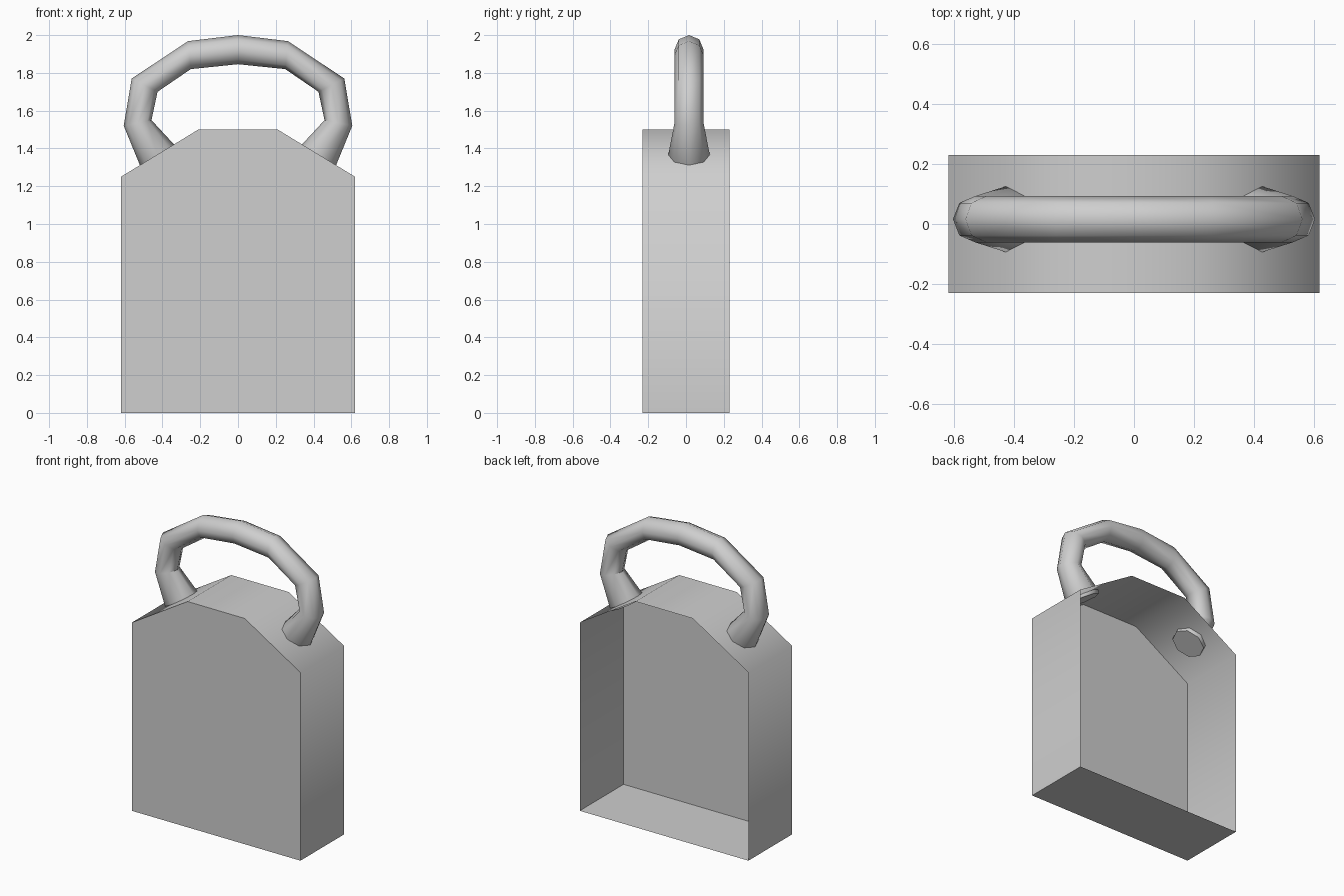
import bpy
import math
from mathutils import Vector

cube = bpy.data.objects.get("Cube")
if cube:
    bpy.data.objects.remove(cube, do_unlink=True)

# Single pale grey for the whole model
grey = bpy.data.materials.new("pale_grey")
grey.use_nodes = True
GREY_RGBA = (0.62, 0.62, 0.62, 1)
grey.diffuse_color = GREY_RGBA
grey.node_tree.nodes["Principled BSDF"].inputs["Base Color"].default_value = GREY_RGBA


def make_object(name, verts, faces, angle):
    mesh = bpy.data.meshes.new(name)
    mesh.from_pydata(verts, [], faces)
    mesh.materials.append(grey)
    obj = bpy.data.objects.new(name, mesh)
    bpy.context.collection.objects.link(obj)
    bpy.ops.object.select_all(action='DESELECT')
    obj.select_set(True)
    bpy.context.view_layer.objects.active = obj
    bpy.ops.object.shade_smooth_by_angle(angle=math.radians(angle))
    return obj


# Body: thin-walled shell with chamfered shoulders, open at the back
half_depth = 0.23
half = [(0.62, 0), (0.62, 1.25), (0.21, 1.5)]
outline = half + [(-x, z) for x, z in reversed(half)]
n = len(outline)
verts = [(x, y, z) for y in (-half_depth, half_depth) for x, z in outline]
front = [tuple(reversed(range(n)))]
front = [tuple(reversed(f)) for f in front]
walls = [(i, i + n, (i + 1) % n + n, (i + 1) % n) for i in range(n)]
# Wind the front panel to face -y and the walls to face outward
make_object("body_shell", verts, front + walls, 65)

# Handle: octagonal tube, each ring given by its outer and inner silhouette point
SIDES = 8
HANDLE_Y = 0.016
side_rings = [
    ((0.51, 1.295), (0.326, 1.40), 0.10),   # rim just under the shoulder
    ((0.52, 1.313), (0.336, 1.418), 0.11),  # flared foot
    ((0.605, 1.52), (0.458, 1.55), 0.077),
    ((0.563, 1.77), (0.426, 1.70), 0.077),
    ((0.264, 1.968), (0.25, 1.82), 0.077),
]
crown = [((0, 2.0), (0, 1.846), 0.077)]


def mirrored(ring):
    (ox, oz), (ix, iz), r = ring
    return (-ox, oz), (-ix, iz), r


rings = side_rings + crown + [mirrored(r) for r in reversed(side_rings)]
verts = []
for (ox, oz), (ix, iz), r in rings:
    outer, inner = Vector((ox, HANDLE_Y, oz)), Vector((ix, HANDLE_Y, iz))
    centre, radial = (outer + inner) / 2, (outer - inner) / 2
    for k in range(SIDES):
        a = math.tau * k / SIDES
        verts.append(centre + radial * math.cos(a) + Vector((0, r * math.sin(a), 0)))

faces = []
for j in range(len(rings) - 1):
    for k in range(SIDES):
        a, b = j * SIDES + k, j * SIDES + (k + 1) % SIDES
        faces.append((a, a + SIDES, b + SIDES, b))
last = (len(rings) - 1) * SIDES
faces.append(tuple(range(SIDES)))
faces.append(tuple(reversed(range(last, last + SIDES))))
make_object("handle", verts, faces, 50)
